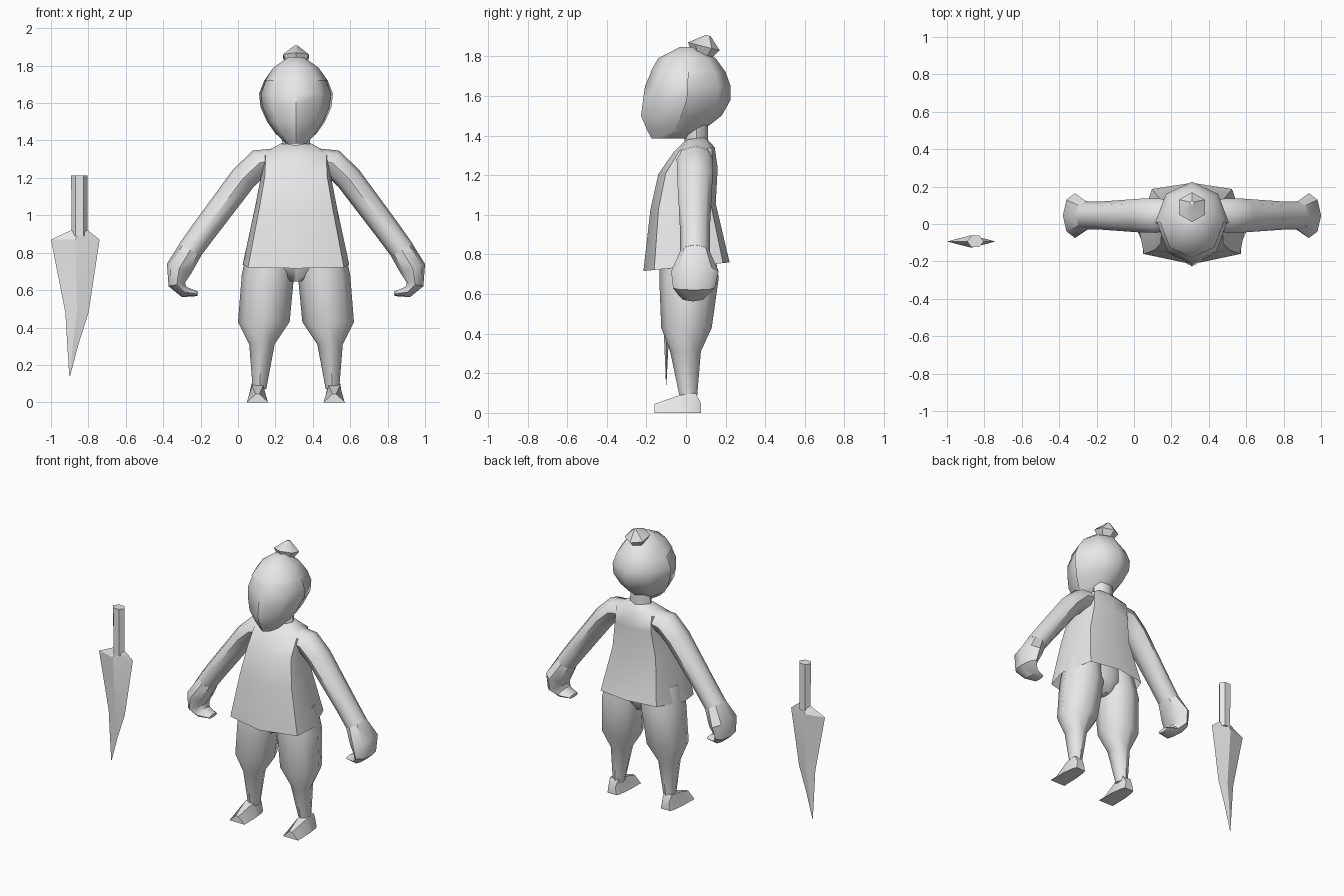
import bpy, bmesh, math
from mathutils import Vector

cube = bpy.data.objects.get("Cube")
if cube:
    bpy.data.objects.remove(cube, do_unlink=True)

clay = bpy.data.materials.new("plain_grey")
clay.use_nodes = True
GREY = (0.8, 0.8, 0.8, 1)
clay.diffuse_color = GREY
clay.node_tree.nodes["Principled BSDF"].inputs["Base Color"].default_value = GREY

BODY_X = 0.31    # the figure stands beside its dagger


def ngon(n, turn=0.0):
    return [(math.cos(2 * math.pi * i / n + turn), math.sin(2 * math.pi * i / n + turn))
            for i in range(n)]


def loft(name, rings, caps=(True, True), angle=50, keep=None):
    """Skin a list of equal-length point rings."""
    bm = bmesh.new()
    loops = [[bm.verts.new(p) for p in ring] for ring in rings]
    n = len(loops[0])
    for a, b in zip(loops, loops[1:]):
        for i in range(n):
            j = (i + 1) % n
            bm.faces.new((a[i], a[j], b[j], b[i]))
    for wanted, loop in zip(caps, (loops[0], loops[-1])):
        if wanted:
            bm.faces.new(loop)
    if keep:
        drop = [f for f in bm.faces if not keep(f.calc_center_median())]
        bmesh.ops.delete(bm, geom=drop, context="FACES")
    bmesh.ops.recalc_face_normals(bm, faces=bm.faces)
    mesh = bpy.data.meshes.new(name)
    bm.to_mesh(mesh)
    bm.free()
    mesh.materials.append(clay)
    ob = bpy.data.objects.new(name, mesh)
    bpy.context.collection.objects.link(ob)
    bpy.ops.object.select_all(action="DESELECT")
    ob.select_set(True)
    bpy.context.view_layer.objects.active = ob
    bpy.ops.object.shade_smooth_by_angle(angle=math.radians(angle))
    return ob


def stack(rows, section, cx=BODY_X, slope=0.0, sx=1.0, sy=1.0):
    """Level rings from rows of (z, half width, front y, back y)."""
    rings = []
    for z, rx, front, back in rows:
        cy, ry = (front + back) / 2, (back - front) / 2
        rings.append([(cx + u * rx * sx, cy + v * ry * sy, z + slope * v * ry)
                      for u, v in section])
    return rings


def limb(rows, side, n=8):
    """Rings square to a path of (x, y, z, thickness, depth)."""
    pts = [Vector((BODY_X + side * r[0], r[1], r[2])) for r in rows]
    rings = []
    for i, row in enumerate(rows):
        t = (pts[min(i + 1, len(pts) - 1)] - pts[max(i - 1, 0)]).normalized()
        u = Vector((-t.z, 0, t.x)).normalized() * side
        rings.append([pts[i] + u * a * row[3] + Vector((0, b * row[4], 0))
                      for a, b in ngon(n)])
    return rings


# Head, with hair as a shell over the back and crown
head_rows = [
    (1.385, 0.06, -0.175, 0.01), (1.43, 0.105, -0.20, 0.09),
    (1.50, 0.155, -0.23, 0.18), (1.58, 0.19, -0.22, 0.225),
    (1.65, 0.197, -0.21, 0.225), (1.72, 0.17, -0.18, 0.20),
    (1.79, 0.12, -0.14, 0.15), (1.847, 0.04, -0.03, 0.05)]
loft("head", stack(head_rows, ngon(8), sx=0.95, sy=0.985))
loft("hair", stack(head_rows[1:], ngon(8)), caps=(False, True),
     keep=lambda c: c.z > 1.7 or c.y > 0.02)

# Hair bun, tipped backwards
loft("hair_bun", stack([(1.805, 0.05, 0.03, 0.13), (1.85, 0.08, 0.01, 0.17),
                        (1.905, 0.012, 0.10, 0.124)],
                       ngon(6, math.pi / 6), slope=-0.25), angle=40)

# Neck
loft("neck", stack([(1.34, 0.08, -0.01, 0.11), (1.46, 0.07, 0.0, 0.11)], ngon(8)))

# Tunic, open at the hem
half = [(0, -1), (0.9, -0.75), (1, -0.1), (0.75, 0.85)]
tunic_section = half + [(0, 1)] + [(-x, y) for x, y in reversed(half[1:])]
loft("tunic", stack([
    (0.738, 0.285, -0.215, 0.22), (1.04, 0.22, -0.18, 0.15),
    (1.22, 0.185, -0.14, 0.16), (1.33, 0.18, -0.06, 0.145),
    (1.385, 0.08, 0.0, 0.10)], tunic_section, slope=0.1), caps=(False, True))

# Seat of the trousers
loft("trouser_seat", stack([
    (0.645, 0.03, -0.09, 0.10), (0.73, 0.17, -0.13, 0.15),
    (0.88, 0.23, -0.14, 0.13)], ngon(8)))

for side, label in ((1, "left"), (-1, "right")):
    # Arm running into a curled hand
    loft(label + "_arm", limb([
        (0.09, 0.05, 1.30, 0.06, 0.08), (0.195, 0.045, 1.28, 0.075, 0.092),
        (0.28, 0.045, 1.20, 0.072, 0.09), (0.49, 0.045, 0.92, 0.068, 0.075),
        (0.57, 0.045, 0.81, 0.066, 0.075)], side))
    loft(label + "_hand", limb([
        (0.565, 0.045, 0.815, 0.066, 0.075), (0.625, 0.045, 0.715, 0.07, 0.12),
        (0.637, 0.04, 0.63, 0.045, 0.105), (0.598, 0.035, 0.59, 0.03, 0.07),
        (0.525, 0.035, 0.58, 0.012, 0.045)], side), angle=40)

    # Baggy trouser leg narrowing to the shin
    rings = []
    for x, row in ((0.13, (0.85, 0.125, -0.13, 0.14)), (0.15, (0.68, 0.14, -0.135, 0.165)),
                   (0.172, (0.43, 0.138, -0.125, 0.13)), (0.182, (0.31, 0.068, -0.08, 0.075)),
                   (0.195, (0.07, 0.036, -0.03, 0.055))):
        rings += stack([row], ngon(8), cx=BODY_X + side * x)
    loft(label + "_leg", rings)

    # Foot with a low ridged toe
    foot_x = BODY_X + side * 0.205
    loft(label + "_foot", [
        [(foot_x - w, y, 0), (foot_x + w, y, 0), (foot_x + t, y, h), (foot_x - t, y, h)]
        for y, w, t, h in ((0.075, 0.035, 0.025, 0.05), (0.05, 0.045, 0.032, 0.10),
                           (-0.03, 0.055, 0.03, 0.09), (-0.16, 0.058, 0.01, 0.045))],
        angle=30)

# Dagger: diamond blade and six-sided grip
blade = []
for x, row in ((-0.848, (0.92, 0.045, -0.12, -0.065)), (-0.87, (0.87, 0.13, -0.127, -0.06)),
               (-0.861, (0.48, 0.062, -0.115, -0.08)), (-0.883, (0.31, 0.03, -0.108, -0.09)),
               (-0.90, (0.14, 0.002, -0.101, -0.099))):
    blade += stack([row], ngon(4), cx=x)
loft("dagger_blade", blade, angle=20)
loft("dagger_grip", stack([(0.89, 0.042, -0.128, -0.058), (1.213, 0.044, -0.128, -0.058)],
                          ngon(6), cx=-0.848))
